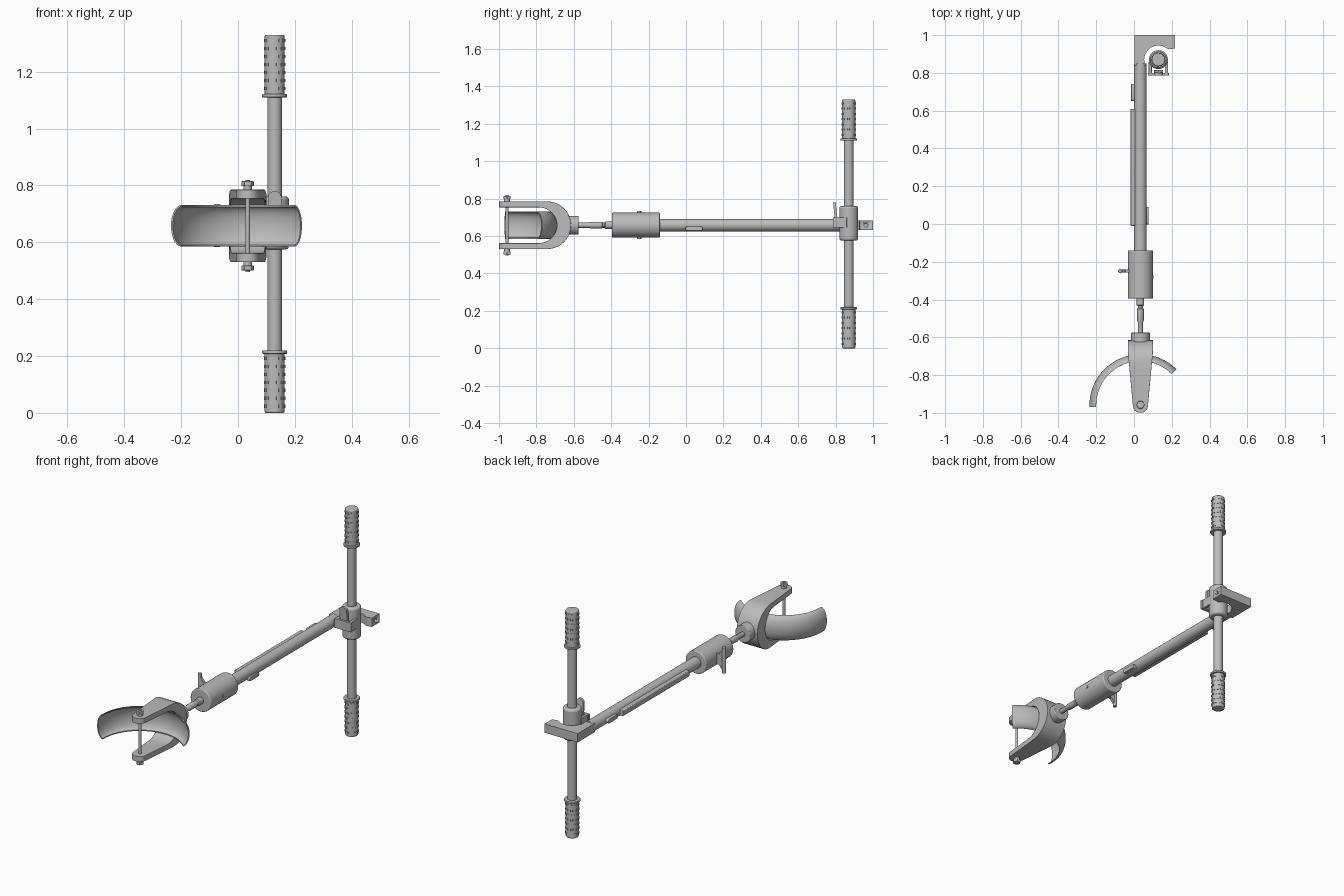
import bpy, bmesh, math
from mathutils import Matrix, Vector

old = bpy.data.objects.get("Cube")
if old:
    bpy.data.objects.remove(old)

steel = bpy.data.materials.new("plain_grey")
steel.use_nodes = True
grey = (0.5, 0.5, 0.5, 1)
steel.diffuse_color = grey
steel.node_tree.nodes["Principled BSDF"].inputs["Base Color"].default_value = grey

CX, CZ = 0.034, 0.658        # axis of the long tube
HX, HY = 0.129, 0.87         # axis of the upright handle
AXES = {"X": Matrix.Rotation(math.pi / 2, 4, "Y"),
        "Y": Matrix.Rotation(-math.pi / 2, 4, "X"),
        "Z": Matrix.Identity(4)}


def finish(name, bm, bevel=0):
    bmesh.ops.recalc_face_normals(bm, faces=bm.faces)
    mesh = bpy.data.meshes.new(name)
    bm.to_mesh(mesh)
    bm.free()
    ob = bpy.data.objects.new(name, mesh)
    bpy.context.collection.objects.link(ob)
    mesh.materials.append(steel)
    if bevel:
        mod = ob.modifiers.new("bevel", "BEVEL")
        mod.width, mod.segments, mod.limit_method = bevel, 3, "ANGLE"
    bpy.ops.object.select_all(action="DESELECT")
    ob.select_set(True)
    bpy.context.view_layer.objects.active = ob
    bpy.ops.object.shade_smooth_by_angle(angle=math.radians(35))
    return ob


def lathe(name, profile, origin, axis="Z", sides=32, bevel=0):
    """Solid of revolution from (radius, distance) pairs."""
    bm = bmesh.new()
    place = Matrix.Translation(origin) @ AXES[axis]
    rings = []
    for r, t in profile:
        turn = [2 * math.pi * i / sides for i in range(sides)]
        rings.append([bm.verts.new(place @ Vector((r * math.cos(a), r * math.sin(a), t))) for a in turn])
    for a, b in zip(rings, rings[1:]):
        for i in range(sides):
            j = (i + 1) % sides
            bm.faces.new((a[i], a[j], b[j], b[i]))
    bm.faces.new(rings[0])
    bm.faces.new(rings[-1])
    return finish(name, bm, bevel)


def rod(name, r, start, end, origin, axis="Z", sides=32, bevel=0):
    return lathe(name, [(r, start), (r, end)], origin, axis, sides, bevel)


def add_box(bm, lo, hi, turn=None):
    lo, hi = Vector(lo), Vector(hi)
    m = Matrix.Translation((lo + hi) / 2) @ Matrix.Diagonal((*(hi - lo), 1))
    bmesh.ops.create_cube(bm, size=1, matrix=(turn @ m) if turn else m)


def box(name, lo, hi, bevel=0):
    bm = bmesh.new()
    add_box(bm, lo, hi)
    return finish(name, bm, bevel)


def prism(name, points, depth, bevel=0):
    """Closed outline of 3D points pushed along depth."""
    bm = bmesh.new()
    face = bm.faces.new([bm.verts.new(p) for p in points])
    new = bmesh.ops.extrude_face_region(bm, geom=[face])["geom"]
    bmesh.ops.translate(bm, vec=depth, verts=[v for v in new if isinstance(v, bmesh.types.BMVert)])
    return finish(name, bm, bevel)


def arc(cx, cy, rx, ry, a0, a1, n):
    steps = [math.radians(a0 + (a1 - a0) * i / n) for i in range(n + 1)]
    return [(cx + rx * math.cos(a), cy + ry * math.sin(a)) for a in steps]


# Long tube, clamp barrel, stepped shaft and yoke hub
axis_origin = (CX, 0, CZ)
rod("main_tube", 0.033, -0.15, 0.85, axis_origin, "Y", bevel=0.003)
rod("barrel", 0.067, -0.395, -0.14, axis_origin, "Y", bevel=0.005)
lathe("stepped_shaft", [(0.014, -0.6), (0.014, -0.52), (0.018, -0.51), (0.018, -0.45),
                        (0.014, -0.445), (0.014, -0.435), (0.02, -0.43), (0.02, -0.38)],
      axis_origin, "Y", 20)
rod("yoke_hub", 0.05, -0.64, -0.575, axis_origin, "Y", bevel=0.004)
rod("barrel_screw", 0.009, 0.06, 0.07, (CX, -0.28, CZ), "X", 12)

# Side rail and slotted lugs on the tube
box("side_rail", (-0.018, -0.01, CZ - 0.017), (0.02, 0.61, CZ + 0.017), 0.004)
for name, x0, x1, y0, z in (("right_lug", -0.015, 0.02, 0.65, CZ), ("left_lug", 0.045, 0.077, -0.003, 0.64)):
    outline = arc(y0 + 0.08, z, 0.012, 0.012, -90, 90, 8) + arc(y0 + 0.012, z, 0.012, 0.012, 90, 270, 8)
    prism(name, [(x0, y, zz) for y, zz in outline], (x1 - x0, 0, 0), 0.002)

# Thumb paddle on the barrel
rod("paddle_bar", 0.011, 0.583, 0.735, (-0.073, -0.25, 0), sides=16, bevel=0.003)
web = [(-0.02, 0.63), (-0.045, 0.625), (-0.073, 0.59), (-0.073, 0.727), (-0.045, 0.69), (-0.02, 0.685)]
prism("paddle_web", [(x, -0.258, z) for x, z in web], (0, 0.016, 0))

# Forked yoke, tapering to round tips
outer = arc(-0.74, CZ, 0.125, 0.127, 90, -90, 20)
inner = arc(-0.79, CZ, 0.1, 0.096, 90, -90, 20)
tips = [-0.999 + 0.039 * (1 - math.cos(math.pi / 2 * i / 6)) for i in range(7)] + [-0.86]
outer = [(y, outer[0][1]) for y in tips] + outer + [(y, outer[-1][1]) for y in reversed(tips)]
inner = [(y, inner[0][1]) for y in tips] + inner + [(y, inner[-1][1]) for y in reversed(tips)]


def half_width(y):
    if y < -0.96:
        return math.sqrt(max(0.04 ** 2 - (y + 0.96) ** 2, 0.00003))
    return 0.04 + 0.026 * min((y + 0.96) / 0.28, 1)


bm = bmesh.new()
loops = []
for (yo, zo), (yi, zi) in zip(outer, inner):
    loops.append([bm.verts.new((CX + s * half_width(y), y, z))
                  for s, y, z in ((-1, yo, zo), (1, yo, zo), (1, yi, zi), (-1, yi, zi))])
for a, b in zip(loops, loops[1:]):
    for i in range(4):
        j = (i + 1) % 4
        bm.faces.new((a[i], a[j], b[j], b[i]))
bm.faces.new(loops[0])
bm.faces.new(loops[-1])
finish("yoke", bm, 0.004)

# Cross bolt with nuts on both tips
bolt = (CX, -0.957, CZ)
rod("cross_bolt", 0.008, -0.162, 0.162, bolt, sides=16)
for s, side in ((1, "upper"), (-1, "lower")):
    rod(side + "_washer", 0.015, s * 0.12, s * 0.14, bolt, sides=20)
    rod(side + "_nut", 0.022, s * 0.14, s * 0.157, bolt, sides=6, bevel=0.002)

# Curved cuff: channel section swept around the bolt
bm = bmesh.new()
rings = []
for px, py in arc(0, 0, 1, 1, 45, 182, 40):
    section = arc(0.233, CZ, 0.037, 0.073, -88, 88, 14)
    section += arc(0.233, CZ, 0.03, 0.067, 88, -88, 14)
    rings.append([bm.verts.new((CX + r * px, -0.96 + r * py, z)) for r, z in section])
for a, b in zip(rings, rings[1:]):
    for i in range(len(a)):
        j = (i + 1) % len(a)
        bm.faces.new((a[i], a[j], b[j], b[i]))
for end in (rings[0], rings[-1]):
    n = len(end)
    for i in range(n // 2 - 1):
        bm.faces.new((end[i], end[i + 1], end[n - 2 - i], end[n - 1 - i]))
finish("cuff", bm)

# Upright handle with centre sleeve
upright = (HX, HY, 0)
rod("handle_tube", 0.026, 0.1, 1.25, upright)
rod("centre_sleeve", 0.05, 0.575, 0.762, upright, bevel=0.012)

# Grips with flange and staggered nubs
for name, base, flange in (("lower_grip", 0, 0.208), ("upper_grip", 1.118, 1.11)):
    rod(name, 0.035, base, base + 0.212, upright, bevel=0.005)
    rod(name + "_flange", 0.044, flange, flange + 0.012, upright, bevel=0.003)
    bm = bmesh.new()
    for row in range(7):
        for k in range(12):
            turn = Matrix.Translation(upright) @ Matrix.Rotation(math.pi * (k + row % 2 / 2) / 6, 4, "Z")
            z = base + 0.018 + row * 0.028
            add_box(bm, (0.03, -0.004, z), (0.038, 0.004, z + 0.011), turn)
    finish(name + "_nubs", bm)

# Hooked end bracket with a blind hole
hook = [(0.003, 0.84), (0.003, 1), (0.218, 1), (0.218, 0.93), (0.19, 0.925)]
hook += arc(HX, HY, 0.075, 0.075, 48, 180, 16) + [(0.06, 0.84)]
bracket = prism("end_bracket", [(x, y, 0.632) for x, y in hook], (0, 0, 0.052))
cutter = rod("hole_cutter", 0.01, 0.19, 0.25, (0, 0.962, CZ), "X", 16)
cutter.hide_render = True
cut = bracket.modifiers.new("hole", "BOOLEAN")
cut.operation, cut.object = "DIFFERENCE", cutter
bpy.context.view_layer.objects.active = bracket
bpy.ops.object.modifier_apply(modifier="hole")
bpy.data.objects.remove(cutter)

# Clamp in front of the sleeve: plate, two ears and lever blade
box("clamp_plate", (HX - 0.055, 0.785, 0.645), (HX + 0.055, 0.8, 0.7), 0.002)
for s, side in ((-1, "right"), (1, "left")):
    x = HX + s * 0.043
    box(side + "_clamp_ear", (x - 0.008, 0.79, 0.645), (x + 0.008, 0.86, 0.7), 0.002)
blade = [(HX - 0.024, 0.645), (HX + 0.024, 0.645)] + arc(HX, 0.756, 0.024, 0.024, 0, 180, 12)
prism("lever_blade", [(x, 0.8 - (z - 0.645) * 0.1, z) for x, z in blade], (0, 0.014, 0))
